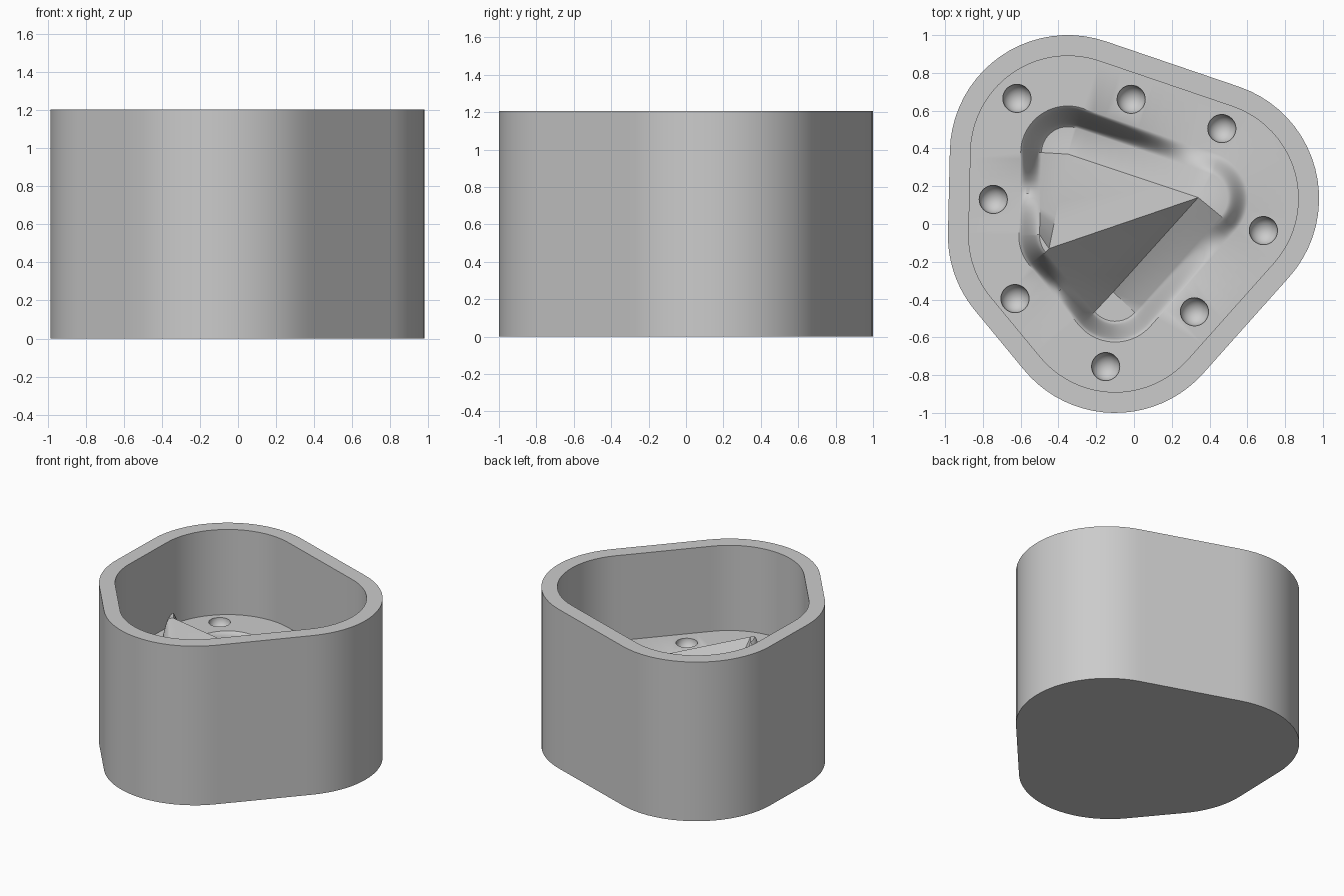
import bpy, bmesh, math
from mathutils import Vector, Matrix

cube = bpy.data.objects.get("Cube")
if cube:
    bpy.data.objects.remove(cube, do_unlink=True)

# Single flat material
grey = bpy.data.materials.new("light_grey")
grey.use_nodes = True
colour = (0.6, 0.6, 0.6, 1)
grey.diffuse_color = colour
grey.node_tree.nodes["Principled BSDF"].inputs["Base Color"].default_value = colour

TOP, FLOOR, RADIUS, WALL = 1.205, 0.56, 0.625, 0.11
ARC, SIDE = 20, 12

# Clockwise corners: rounded outline centres, and the wedge seat with heights
centres = [Vector(p) for p in ((-0.35, 0.375), (0.355, 0.135), (-0.10, -0.375), (-0.36, -0.06))]
seat = [Vector(p) for p in ((-0.35, 0.37, 0.18), (0.34, 0.14, 0.65),
                            (-0.11, -0.36, 0.13), (-0.45, -0.13, 0.94))]


def side_angle(i):
    d = centres[(i + 1) % 4] - centres[i % 4]
    return math.atan2(d.x, -d.y)


def outline(radius):
    """Rounded hull: an arc at each corner, then a subdivided straight side."""
    points = []
    for i in range(4):
        start, end = side_angle(i - 1), side_angle(i)
        start, end = math.atan2(math.sin(start), math.cos(start)), end
        # outward normal of a clockwise side, turning clockwise
        n0 = centres[i] - centres[i - 1]
        n1 = centres[(i + 1) % 4] - centres[i]
        a0, a1 = math.atan2(n0.x, -n0.y), math.atan2(n1.x, -n1.y)
        turn = (a0 - a1) % math.tau
        for k in range(ARC + 1):
            a = a0 - turn * k / ARC
            points.append(centres[i] + radius * Vector((math.cos(a + 0), math.sin(a))))
        last = points[-1]
        goal = last + n1
        points += [last.lerp(goal, k / SIDE) for k in range(1, SIDE)]
    return points


# Outward normals of a clockwise loop are (-dy, dx): angle = atan2(dx, -dy)
seat_loop = []
for i in range(4):
    seat_loop += [seat[i]] * (ARC + 1)
    seat_loop += [seat[i].lerp(seat[(i + 1) % 4], k / SIDE) for k in range(1, SIDE)]

bm = bmesh.new()


def ring(radius, z):
    return [bm.verts.new((p.x, p.y, z)) for p in outline(radius)]


def bridge(a, b):
    for i in range(len(a)):
        j = (i + 1) % len(a)
        bm.faces.new((a[i], a[j], b[j], b[i]))


# Outer wall, rim, inner wall and flat floor
rings = [ring(RADIUS, 0), ring(RADIUS, TOP), ring(RADIUS - WALL, TOP), ring(RADIUS - WALL, FLOOR)]
bm.faces.new(rings[0])

# Smooth lip from the floor to the flange around the seat
STEPS = 12
for s in range(STEPS + 1):
    t = s / STEPS
    blend = t * t * (3 - 2 * t)
    r = 0.25 - 0.11 * t
    rings.append([bm.verts.new((p.x, p.y, FLOOR + (q.z - FLOOR) * blend))
                  for p, q in zip(outline(r), seat_loop)])

# Seat edge, with two flat facets meeting at the ridge
edge = [bm.verts.new(q) for q in seat_loop]
rings.append(edge)
for a, b in zip(rings, rings[1:]):
    bridge(a, b)
n = ARC + SIDE
bm.faces.new(edge[:n + 1] + edge[3 * n + ARC:])
bm.faces.new(edge[n + ARC:3 * n + ARC + 1])
bmesh.ops.remove_doubles(bm, verts=bm.verts, dist=0.0001)
bmesh.ops.recalc_face_normals(bm, faces=bm.faces)


def make_object(name, mesh_data):
    mesh = bpy.data.meshes.new(name)
    mesh_data.to_mesh(mesh)
    mesh_data.free()
    mesh.materials.append(grey)
    obj = bpy.data.objects.new(name, mesh)
    bpy.context.collection.objects.link(obj)
    return obj


mould = make_object("mould_box", bm)

# Round locating dimples in the floor
cut = bmesh.new()
for x, y in ((-0.62, 0.665), (-0.015, 0.66), (0.465, 0.505), (0.685, -0.035),
             (0.32, -0.465), (-0.15, -0.755), (-0.63, -0.395), (-0.745, 0.13)):
    bmesh.ops.create_uvsphere(cut, u_segments=32, v_segments=17, radius=0.075,
                              matrix=Matrix.Translation((x, y, FLOOR)))
cutter = make_object("dimple_cutter", cut)
cutter.hide_render = True

mod = mould.modifiers.new("dimples", "BOOLEAN")
mod.operation = "DIFFERENCE"
mod.solver = "EXACT"
mod.object = cutter
bpy.ops.object.select_all(action="DESELECT")
bpy.context.view_layer.objects.active = mould
mould.select_set(True)
bpy.ops.object.modifier_apply(modifier=mod.name)
bpy.data.objects.remove(cutter, do_unlink=True)
bpy.ops.object.shade_smooth_by_angle(angle=math.radians(35))
